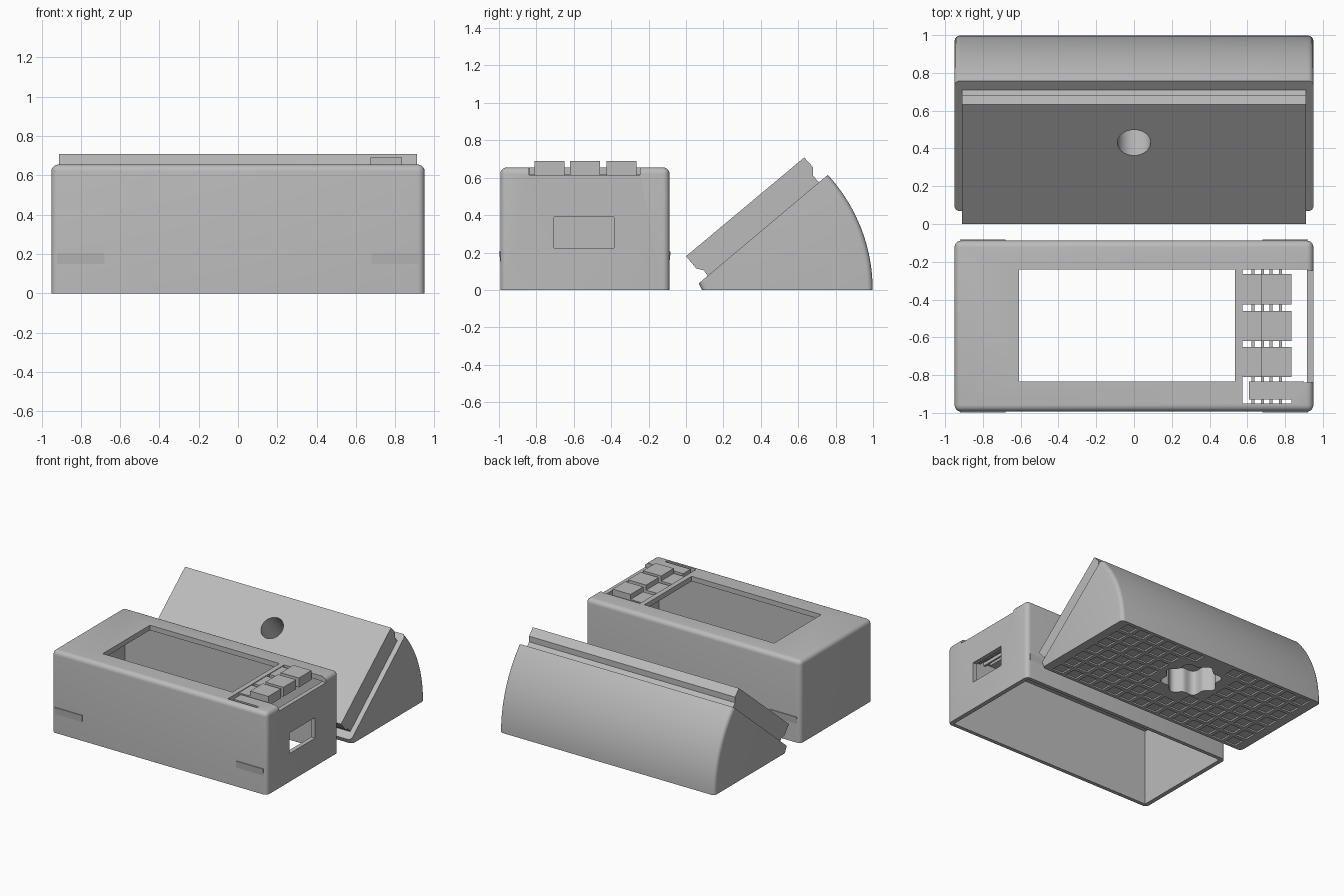
import bpy, bmesh, math
from mathutils import Vector, Matrix

if "Cube" in bpy.data.objects:
    bpy.data.objects.remove(bpy.data.objects["Cube"])

grey = bpy.data.materials.new("plain_grey")
grey.use_nodes = True
COLOUR = (0.5, 0.5, 0.5, 1)
grey.diffuse_color = COLOUR
grey.node_tree.nodes["Principled BSDF"].inputs["Base Color"].default_value = COLOUR


def finish(name, bm):
    bmesh.ops.recalc_face_normals(bm, faces=bm.faces)
    mesh = bpy.data.meshes.new(name)
    bm.to_mesh(mesh)
    bm.free()
    mesh.materials.append(grey)
    ob = bpy.data.objects.new(name, mesh)
    bpy.context.collection.objects.link(ob)
    return ob


def add_box(bm, x0, x1, y0, y1, z0, z1):
    size = Matrix.Diagonal((x1 - x0, y1 - y0, z1 - z0, 1))
    centre = Matrix.Translation(((x0 + x1) / 2, (y0 + y1) / 2, (z0 + z1) / 2))
    return bmesh.ops.create_cube(bm, size=1, matrix=centre @ size)["verts"]


def boxes(name, *bounds):
    bm = bmesh.new()
    for b in bounds:
        add_box(bm, *b)
    return finish(name, bm)


def prism(bm, points, direction):
    face = bm.faces.new([bm.verts.new(p) for p in points])
    ext = bmesh.ops.extrude_face_region(bm, geom=[face])["geom"]
    moved = [v for v in ext if isinstance(v, bmesh.types.BMVert)]
    bmesh.ops.translate(bm, verts=moved, vec=direction)


def side_prism(bm, profile, half_width):
    prism(bm, [(-half_width, y, z) for y, z in profile], (2 * half_width, 0, 0))


def cut(ob, cutter):
    mod = ob.modifiers.new("cut", "BOOLEAN")
    mod.operation, mod.solver, mod.object = "DIFFERENCE", "EXACT", cutter
    bpy.context.view_layer.objects.active = ob
    bpy.ops.object.modifier_apply(modifier=mod.name)
    bpy.data.objects.remove(cutter)


def smooth(ob):
    bpy.ops.object.select_all(action="DESELECT")
    ob.select_set(True)
    bpy.context.view_layer.objects.active = ob
    bpy.ops.object.shade_smooth_by_angle(angle=math.radians(30))


# Case shell: rounded everywhere except the open bottom
FRONT, BACK, TOP, CEILING = -0.993, -0.088, 0.655, 0.615
bm = bmesh.new()
add_box(bm, -0.95, 0.95, FRONT, BACK, 0, TOP)
rounded = [e for e in bm.edges if max(v.co.z for v in e.verts) > 0.1]
bmesh.ops.bevel(bm, geom=rounded, offset=0.035, segments=5, profile=0.5, affect="EDGES")
case = finish("case_shell", bm)
cut(case, boxes("cavity", (-0.915, 0.915, FRONT + 0.03, BACK - 0.03, -0.1, CEILING)))
cut(case, boxes("screen_window", (-0.61, 0.535, -0.835, -0.24, 0.5, 0.8)))
cut(case, boxes("key_opening", (0.575, 0.915, -0.835, -0.24, 0.5, 0.8)))
cut(case, boxes("key_side_notch", (0.9, 1.1, -0.84, -0.245, CEILING, 0.8)))
cut(case, boxes("port", (0.85, 1.1, -0.705, -0.385, 0.225, 0.39)))
cut(case, boxes("slot_side", (0.575, 0.61, -0.95, -0.8, 0.5, 0.8)))
cut(case, boxes("slot_front", (0.6, 0.835, -0.95, -0.93, 0.5, 0.8)))
smooth(case)

# Keys on flexible tongues, tied by thin rods underneath
for i, y in enumerate((-0.81, -0.62, -0.425)):
    boxes(f"key_{i + 1}", (0.675, 0.835, y, y + 0.16, CEILING, 0.69),
          (0.57, 0.68, y, y + 0.16, CEILING, 0.65))
boxes("key_rods", *[(x - 0.008, x + 0.008, -0.955, -0.235, 0.59, CEILING + 0.002)
                    for x in (0.63, 0.68, 0.725, 0.775)])

# Thin snap wedges on the front and back walls
for name, wall, out in (("front", FRONT, -0.006), ("back", BACK, 0.006)):
    bm = bmesh.new()
    for x in (-0.92, 0.68):
        prism(bm, [(x, wall, 0.205), (x, wall + out, 0.205), (x, wall, 0.15)], (0.24, 0, 0))
    finish(f"{name}_snaps", bm)

# Stand: wedge with a curved back, seen from the side as (y, z)
PIVOT, RADIUS = 0.09, 0.908
END = math.asin(0.615 / RADIUS)
STEPS = 24
arc = [(PIVOT + RADIUS * math.cos(END * i / STEPS), RADIUS * math.sin(END * i / STEPS))
       for i in range(STEPS + 1)]
bm = bmesh.new()
side_prism(bm, [(0.085, 0)] + arc + [(0.068, 0.035)], 0.95)
end_edges = [e for e in bm.edges
             if abs(e.verts[0].co.x - e.verts[1].co.x) < 1e-5
             and (min(v.co.y for v in e.verts) > 0.7
                  and min((v.co - Vector((v.co.x, PIVOT, 0))).length for v in e.verts) > 0.9
                  or max(v.co.y for v in e.verts) < 0.1)]
bmesh.ops.bevel(bm, geom=end_edges, offset=0.03, segments=4, profile=0.5, affect="EDGES")
stand = finish("stand_wedge", bm)

# Insert: raised plate with a snap groove at each end
bm = bmesh.new()
side_prism(bm, [(0.0, 0.18), (0.055, 0.115), (0.095, 0.105), (0.12, 0.07),
                (0.715, 0.57), (0.68, 0.61), (0.68, 0.655), (0.632, 0.708)], 0.91)
insert = finish("stand_insert", bm)

# Bolt bore square to the sloping face
down = Vector((0, 0.64, -0.77)).normalized()
mouth = Vector((0, 0.43, 0.54))
for part in (stand, insert):
    bm = bmesh.new()
    place = Matrix.Translation(mouth + down * 0.2) @ down.to_track_quat("Z", "Y").to_matrix().to_4x4()
    bmesh.ops.create_cone(bm, cap_ends=True, segments=40, radius1=0.088, radius2=0.088,
                          depth=0.55, matrix=place)
    cut(part, finish("bore", bm))

# Lobed knob recess in the base
bm = bmesh.new()
LOBES, POINTS = 8, 80
ring = []
for i in range(POINTS):
    a = math.tau * i / POINTS
    r = 0.205 + 0.02 * math.cos(LOBES * a)
    ring.append((r * math.cos(a), 0.65 + r * math.sin(a), -0.05))
prism(bm, ring, (0, 0, 0.25))
cut(stand, finish("knob_recess", bm))

# Shallow waffle pattern under the base
COLS, ROWS, PITCH, HALF = 14, 7, 0.127, 0.048
pockets = []
for c in range(COLS):
    for r in range(ROWS):
        x, y = (c - (COLS - 1) / 2) * PITCH, 0.54 + (r - (ROWS - 1) / 2) * PITCH
        if math.hypot(x, y - 0.65) > 0.3:
            pockets.append((x - HALF, x + HALF, y - HALF, y + HALF, -0.05, 0.012))
cut(stand, boxes("waffle", *pockets))
smooth(stand)
smooth(insert)
